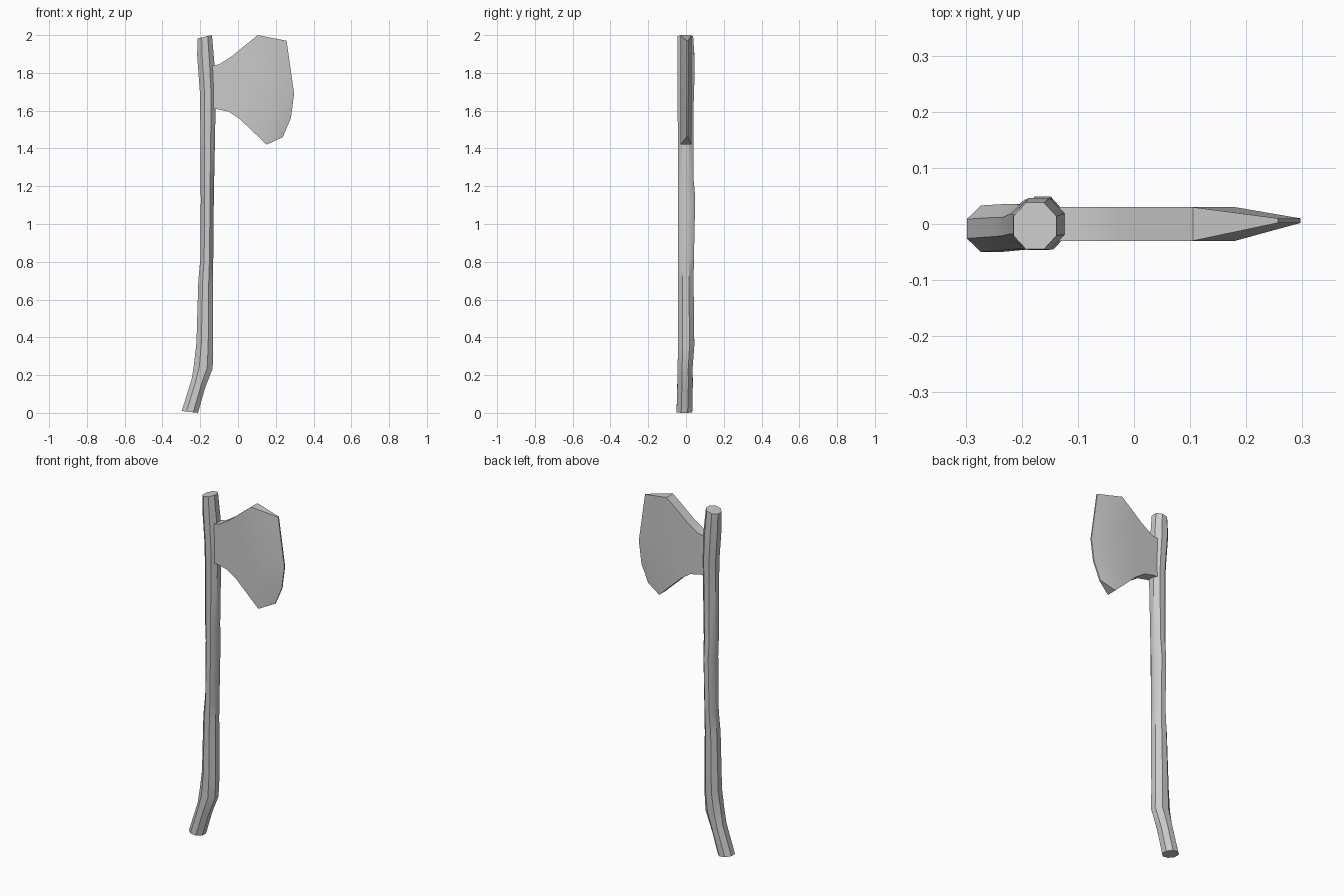
import bpy, bmesh
from math import cos, sin, pi

if "Cube" in bpy.data.objects:
    bpy.data.objects.remove(bpy.data.objects["Cube"])

SIDES = 8


def make_object(name, bm, angle):
    bmesh.ops.recalc_face_normals(bm, faces=bm.faces)
    mesh = bpy.data.meshes.new(name)
    bm.to_mesh(mesh)
    bm.free()
    obj = bpy.data.objects.new(name, mesh)
    bpy.context.collection.objects.link(obj)
    bpy.ops.object.select_all(action='DESELECT')
    obj.select_set(True)
    bpy.context.view_layer.objects.active = obj
    bpy.ops.object.shade_smooth_by_angle(angle=angle)
    return obj


# Handle: octagonal rings (x left, x right, y front, y back, z left, z right)
rings = [
    (-0.298, -0.212, -0.050, 0.033, 0.010, 0.000),
    (-0.245, -0.175, -0.046, 0.036, 0.180, 0.130),
    (-0.234, -0.134, -0.044, 0.035, 0.250, 0.235),
    (-0.220, -0.132, -0.043, 0.044, 0.370, 0.350),
    (-0.210, -0.132, -0.043, 0.040, 0.700, 0.700),
    (-0.199, -0.131, -0.042, 0.042, 0.820, 0.820),
    (-0.197, -0.128, -0.042, 0.049, 1.140, 1.140),
    (-0.199, -0.126, -0.042, 0.040, 1.240, 1.240),
    (-0.200, -0.119, -0.044, 0.039, 1.600, 1.600),
    (-0.202, -0.119, -0.045, 0.043, 1.700, 1.700),
    (-0.216, -0.124, -0.046, 0.046, 1.890, 1.840),
    (-0.215, -0.138, -0.045, 0.038, 1.982, 2.000),
]
bm = bmesh.new()
loops = []
grow = 1 / cos(pi / SIDES)
for xl, xr, yf, yb, zl, zr in rings:
    loop = []
    for i in range(SIDES):
        a = 2 * pi * (i + 0.5) / SIDES
        u, v = cos(a) * grow, sin(a) * grow
        t = (u + 1) / 2
        loop.append(bm.verts.new((xl + (xr - xl) * t,
                                  yf + (yb - yf) * (v + 1) / 2,
                                  zl + (zr - zl) * t)))
    loops.append(loop)
for lo, hi in zip(loops, loops[1:]):
    for i in range(SIDES):
        j = (i + 1) % SIDES
        bm.faces.new((lo[i], lo[j], hi[j], hi[i]))
bm.faces.new(loops[0][::-1])
bm.faces.new(loops[-1])
make_object("handle", bm, 0.7)

# Blade: columns of four (x, z) points from top to bottom, socket to cutting edge
columns = [
    [(-0.16, 1.835), (-0.16, 1.76), (-0.16, 1.68), (-0.16, 1.61)],
    [(-0.10, 1.845), (-0.10, 1.77), (-0.10, 1.68), (-0.11, 1.608)],
    [(-0.03, 1.890), (-0.03, 1.79), (-0.03, 1.68), (-0.05, 1.595)],
    [(0.03, 1.940), (0.03, 1.81), (0.03, 1.67), (0.01, 1.555)],
    [(0.105, 2.000), (0.18, 1.76), (0.18, 1.59), (0.152, 1.420)],
    [(0.257, 1.970), (0.297, 1.69), (0.28, 1.56), (0.237, 1.460)],
]
bm = bmesh.new()


def blade_side(sign):
    grid = []
    for c, column in enumerate(columns):
        y = 0.006 + sign * 0.004 if c == len(columns) - 1 else sign * 0.03
        grid.append([bm.verts.new((x, y, z)) for x, z in column])
    for a, b in zip(grid, grid[1:]):
        for i in range(3):
            bm.faces.new((a[i], a[i + 1], b[i + 1], b[i]))


blade_side(-1)
blade_side(1)
# Rim joining both sides of the blade
bmesh.ops.bridge_loops(bm, edges=[e for e in bm.edges if e.is_boundary])
make_object("axe_blade", bm, 0.6)
